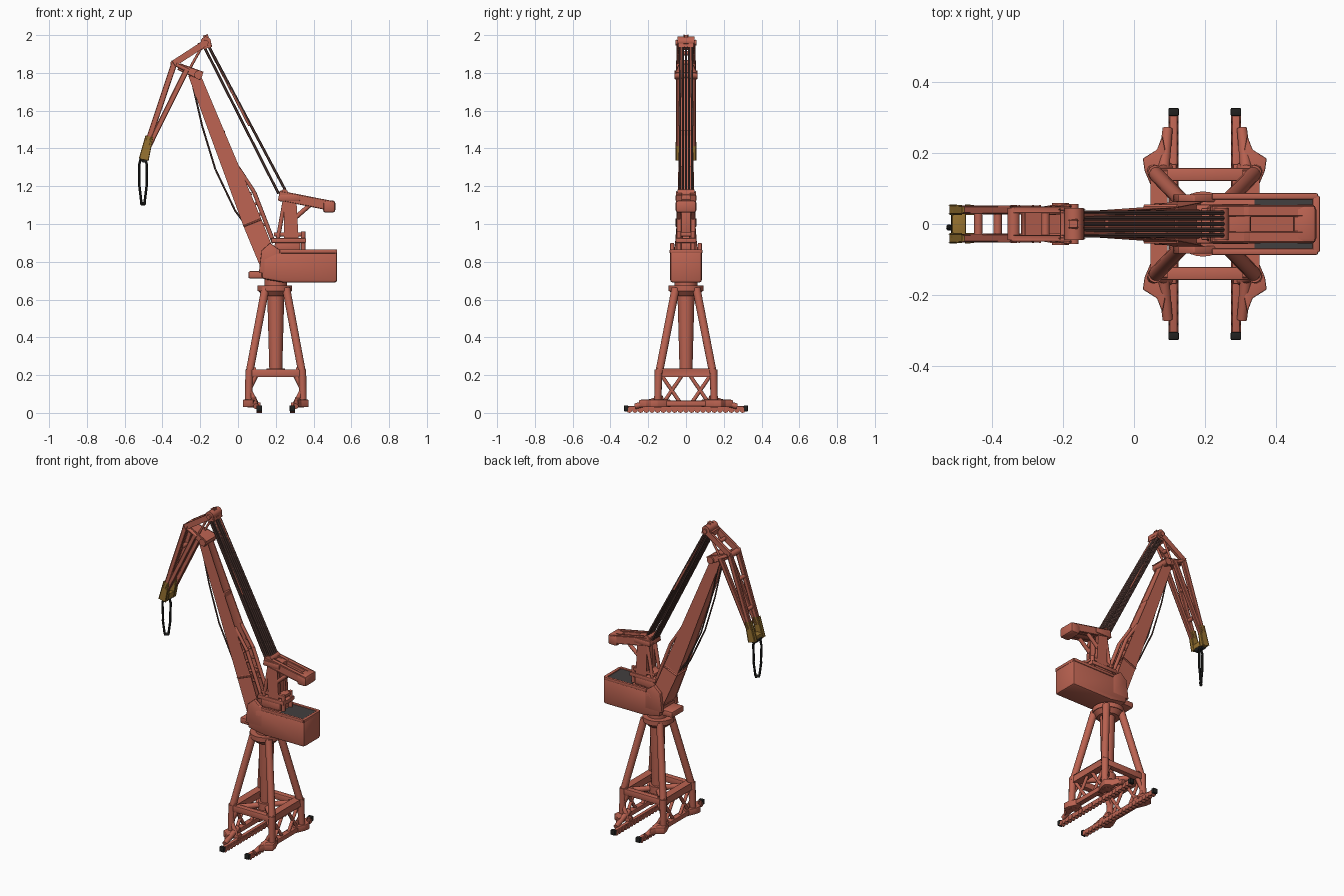
import bpy, bmesh, math
from mathutils import Vector, Matrix


def material(name, rgb):
    m = bpy.data.materials.new(name)
    m.diffuse_color = (*rgb, 1)
    return m


RED = material("rust red paint", (0.50, 0.125, 0.083))
ROPE = material("dark brown rope", (0.10, 0.05, 0.042))
ROOF = material("dark grey roof", (0.055, 0.05, 0.05))
BLACK = material("black steel", (0.015, 0.015, 0.014))
YELLOW = material("dull yellow paint", (0.31, 0.17, 0.03))


def finish(name, bm, mat, bevel=0.0):
    if bevel:
        bmesh.ops.bevel(bm, geom=bm.edges[:], offset=bevel, segments=2,
                        affect='EDGES', profile=0.5, clamp_overlap=True)
    bmesh.ops.recalc_face_normals(bm, faces=bm.faces[:])
    me = bpy.data.meshes.new(name)
    bm.to_mesh(me)
    bm.free()
    me.materials.append(mat)
    ob = bpy.data.objects.new(name, me)
    bpy.context.collection.objects.link(ob)
    return ob


def box(name, x, y, z, mat=RED, bevel=0.004):
    """Box from three (min, max) ranges."""
    bm = bmesh.new()
    bmesh.ops.create_cube(bm, size=1)
    for v in bm.verts:
        v.co = [(r[0] + r[1]) / 2 + c * (r[1] - r[0]) for r, c in zip((x, y, z), v.co)]
    return finish(name, bm, mat, bevel)


def prism(name, pts, lo, hi, axis='y', mat=RED, bevel=0.004):
    """Outline extruded along y (points are x,z) or along z (points are x,y)."""
    bm = bmesh.new()
    put = (lambda a, b, d: (a, d, b)) if axis == 'y' else (lambda a, b, d: (a, b, d))
    f = bm.faces.new([bm.verts.new(put(a, b, lo)) for a, b in pts])
    new = bmesh.ops.extrude_face_region(bm, geom=[f])['geom']
    step = Vector((0, hi - lo, 0) if axis == 'y' else (0, 0, hi - lo))
    bmesh.ops.translate(bm, vec=step, verts=[g for g in new if isinstance(g, bmesh.types.BMVert)])
    return finish(name, bm, mat, bevel)


def tube(name, p, q, r0, r1=None, mat=RED, sides=10):
    """Tapered round bar between two points."""
    p, q = Vector(p), Vector(q)
    bm = bmesh.new()
    rot = (q - p).to_track_quat('Z', 'Y').to_matrix().to_4x4()
    bmesh.ops.create_cone(bm, cap_ends=True, segments=sides, radius1=r0,
                          radius2=r0 if r1 is None else r1, depth=(q - p).length,
                          matrix=Matrix.Translation((p + q) / 2) @ rot)
    return finish(name, bm, mat)


def beam(name, p, q, s0, s1=None, mat=RED, bevel=0.004):
    """Tapered box bar in the xz plane; sizes are (width along y, depth)."""
    p, q, s1 = Vector(p), Vector(q), s1 or s0
    d = (q - p).normalized()
    side = Vector((0, 1, 0))
    up = d.cross(side).normalized()
    bm = bmesh.new()
    bmesh.ops.create_cube(bm, size=1)
    for v in bm.verts:
        end, s = (q, s1) if v.co.z > 0 else (p, s0)
        v.co = end + side * v.co.y * s[0] + up * v.co.x * s[1]
    return finish(name, bm, mat, bevel)


CX = 0.2  # slewing axis

# Undercarriage, mirrored in x (a) and y (s)
for a in (-1, 1):
    X = lambda d: CX + a * d
    bx = X(0.088)
    box("bogie_rail", (bx - 0.011, bx + 0.011), (-0.31, 0.31), (0.016, 0.036))
    for i in range(21):
        y = -0.3 + i * 0.03
        tube("wheel", (bx - 0.014, y, 0.015), (bx + 0.014, y, 0.015), 0.015, sides=12)
    box("sill_beam", sorted((X(0.115), X(0.15))), (-0.17, 0.17), (0.035, 0.065))
    beam("cross_beam_side", (X(0.13), 0, 0.19), (X(0.13), 0, 0.235), (0.3, 0.04))
    for s in (-1, 1):
        box("rail_buffer", (bx - 0.015, bx + 0.015), sorted((s * 0.305, s * 0.328)),
            (0.008, 0.04), BLACK)
        flare = [(0.12, 0.25), (0.135, 0.21), (0.175, 0.185), (0.17, 0.15),
                 (0.14, 0.08), (0.11, 0.1), (0.11, 0.2)]
        prism("equalizer_foot", [(X(u), s * v) for u, v in flare], 0.03, 0.07, 'z')
        tube("equalizer_slope", (X(0.105), s * 0.27, 0.035), (X(0.12), s * 0.12, 0.075), 0.015, 0.018)
        box("foot_bracket", sorted((X(0.08), X(0.15))), sorted((s * 0.13, s * 0.17)), (0.028, 0.055))
        # Lower leg, knee and main leg
        tube("lower_leg", (X(0.145), s * 0.15, 0.05), (X(0.14), s * 0.145, 0.23), 0.019, 0.021)
        tube("knee_brace", (X(0.14), s * 0.145, 0.13), (X(0.105), s * 0.14, 0.2), 0.014)
        tube("foot_brace", (X(0.14), s * 0.148, 0.12), (X(0.1), s * 0.16, 0.045), 0.013)
        tube("main_leg", (X(0.14), s * 0.143, 0.21), (X(0.055), s * 0.055, 0.66), 0.021, 0.022, sides=12)
        tube("corner_brace", (X(0.135), s * 0.14, 0.21), (X(0.03), s * 0.03, 0.21), 0.017)
        tube("side_brace_outer", (X(0.132), s * 0.13, 0.2), (X(0.132), s * 0.035, 0.06), 0.01)
        tube("side_brace_inner", (X(0.132), s * 0.02, 0.2), (X(0.132), s * 0.115, 0.06), 0.01)
for s in (-1, 1):
    box("cross_beam_front", (0.06, 0.34), (s * 0.14 - 0.018, s * 0.14 + 0.018), (0.19, 0.23))

# Central column and slewing ring
tube("column", (CX, 0, 0.22), (CX, 0, 0.66), 0.034, 0.046, sides=24)
tube("column_foot", (CX, 0, 0.19), (CX, 0, 0.235), 0.05, sides=24)
tube("ring_underside", (CX - 0.005, 0, 0.62), (CX - 0.005, 0, 0.645), 0.065, 0.088, sides=32)
tube("slewing_ring", (CX - 0.005, 0, 0.645), (CX - 0.005, 0, 0.675), 0.092, sides=32)
tube("slewing_neck", (CX, 0, 0.67), (CX, 0, 0.71), 0.06, sides=32)

# Machine house with rim, dark roof and front platform
prism("machine_house", [(0.125, 0.82), (0.2, 0.855), (0.525, 0.855), (0.525, 0.69),
                        (0.24, 0.69), (0.125, 0.71)], -0.084, 0.084, bevel=0.014)
box("front_platform", (0.055, 0.2), (-0.06, 0.06), (0.712, 0.75), bevel=0.008)
for s in (-1, 1):
    box("roof_rim_side", (0.22, 0.52), (s * 0.078 - 0.009, s * 0.078 + 0.009), (0.845, 0.865))
    prism("boom_foot_bracket", [(0.11, 0.74), (0.125, 0.86), (0.17, 0.9), (0.23, 0.855), (0.23, 0.74)],
          s * 0.073 - 0.011, s * 0.073 + 0.011)
box("roof_rim_back", (0.505, 0.525), (-0.08, 0.08), (0.845, 0.865))
box("roof_panel", (0.34, 0.507), (-0.07, 0.07), (0.852, 0.859), ROOF, 0)

# Main boom, tapering towards its head
beam("boom_lower", (0.165, 0, 0.79), (0.075, 0, 1.01), (0.13, 0.085), (0.095, 0.088), bevel=0.007)
beam("boom_upper", (0.077, 0, 1.005), (-0.232, 0, 1.79), (0.095, 0.088), (0.055, 0.048), bevel=0.007)
beam("boom_head", (-0.31, 0, 1.832), (-0.195, 0, 1.785), (0.07, 0.03), (0.11, 0.04))
tube("boom_head_pin", (-0.21, -0.06, 1.79), (-0.21, 0.06, 1.79), 0.022, sides=16)
box("boom_lug", (-0.1, -0.07), (-0.03, 0.03), (1.455, 1.495))

# Luffing rack along the back of the boom
for s in (-1, 1):
    y = s * 0.03
    tube("rack_rail", (0.0, y, 1.3), (0.085, y, 1.17), 0.01)
    tube("rack_rail_lower", (0.085, y, 1.17), (0.19, y, 0.9), 0.011)
    for k in range(6):
        t = k / 5
        x, z = 0.02 + 0.13 * t, 1.27 - 0.27 * t
        tube("rack_strut", (x, y, z), (x - 0.055, y, z - 0.015), 0.008)

# Thin ropes under the boom
for y in (-0.02, 0.02):
    path = [(-0.25, 1.78), (-0.19, 1.52), (-0.12, 1.29), (-0.015, 1.07), (0.06, 0.97)]
    for (x0, z0), (x1, z1) in zip(path, path[1:]):
        tube("under_boom_rope", (x0, y, z0), (x1, y, z1), 0.005, mat=ROPE, sides=6)

# Tower frame on the house
box("tower_base", (0.175, 0.36), (-0.055, 0.055), (0.9, 0.925))
box("tower_deck", (0.19, 0.35), (-0.045, 0.045), (0.935, 0.955))
box("winch_block", (0.2, 0.33), (-0.05, 0.05), (0.85, 0.91), bevel=0.01)
for s in (-1, 1):
    y = s * 0.037
    beam("tower_post", (0.285, y, 0.86), (0.275, y, 1.13), (0.024, 0.07), (0.024, 0.06))
    tube("tower_front_strut", (0.2, y, 0.86), (0.25, y, 1.14), 0.011)
    tube("tower_back_strut", (0.345, y, 0.86), (0.345, y, 0.96), 0.012)
    beam("counterweight_arm", (0.22, y, 1.15), (0.5, y, 1.095), (0.026, 0.045), (0.026, 0.045))
    tube("arm_brace", (0.3, y, 1.03), (0.38, y, 1.1), 0.012)
box("tower_core", (0.255, 0.305), (-0.03, 0.03), (0.95, 1.1))
box("tower_head", (0.215, 0.33), (-0.056, 0.056), (1.12, 1.155), bevel=0.008)
tube("tower_sheave", (0.245, -0.045, 1.16), (0.245, 0.045, 1.16), 0.023, sides=16)
beam("arm_plate", (0.3, 0, 1.125), (0.48, 0, 1.09), (0.06, 0.02))
box("counterweight", (0.45, 0.515), (-0.055, 0.055), (1.06, 1.125), bevel=0.014)

# Stay ropes from the tower head to the apex
for i in range(5):
    y = -0.032 + i * 0.016
    tube("stay_rope_lower", (-0.18, y, 1.94), (0.215, y, 1.16), 0.007, mat=ROPE, sides=6)
    tube("stay_rope_upper", (-0.16, y, 1.95), (0.25, y, 1.18), 0.007, mat=ROPE, sides=6)
for s in (-1, 1):
    tube("stay_bar", (-0.165, s * 0.025, 1.96), (0.06, s * 0.035, 1.52), 0.008, 0.006)

# Apex and fly jib
tube("apex_sheave", (-0.17, -0.045, 1.965), (-0.17, 0.045, 1.965), 0.027, sides=16)
tube("apex_pin", (-0.17, -0.056, 1.96), (-0.17, 0.056, 1.96), 0.014)
beam("apex_block", (-0.205, 0, 1.94), (-0.145, 0, 1.955), (0.08, 0.03))
beam("apex_fin", (-0.155, 0, 1.95), (-0.172, 0, 1.997), (0.02, 0.018))
for s in (-1, 1):
    y = s * 0.04
    beam("jib_tail", (-0.34, y, 1.85), (-0.17, y, 1.96), (0.018, 0.026))
    beam("jib_outer_rail", (-0.335, y, 1.858), (-0.482, y, 1.42), (0.018, 0.024), (0.016, 0.022))
    beam("jib_inner_rail", (-0.275, y, 1.81), (-0.468, y, 1.42), (0.018, 0.022), (0.016, 0.02))
    tube("jib_head_strut", (-0.34, y, 1.85), (-0.26, y, 1.81), 0.01)
    tube("apex_strut", (-0.26, s * 0.03, 1.815), (-0.19, s * 0.035, 1.94), 0.007)
    beam("jib_tip_cheek", (-0.47, y, 1.46), (-0.498, y, 1.345), (0.02, 0.035), (0.022, 0.045), YELLOW)
for x, z, r in ((-0.34, 1.85, 0.018), (-0.385, 1.7, 0.012), (-0.25, 1.905, 0.012), (-0.44, 1.52, 0.012)):
    tube("jib_cross_tube", (x, -0.045, z), (x, 0.045, z), r)
box("jib_tip", (-0.515, -0.475), (-0.045, 0.045), (1.34, 1.375), YELLOW, 0.006)
tube("tip_sheave", (-0.497, -0.03, 1.345), (-0.497, 0.03, 1.345), 0.02, mat=BLACK, sides=16)

# Hanging hook loop
for s in (-1, 1):
    path = [(s * 0.012, 1.345), (s * 0.021, 1.31), (s * 0.019, 1.2), (s * 0.008, 1.11)]
    for (d0, z0), (d1, z1) in zip(path, path[1:]):
        tube("hook_rope", (-0.503 + d0, s * 0.012, z0), (-0.503 + d1, s * 0.008, z1), 0.007, mat=BLACK, sides=8)
tube("hook_link", (-0.513, -0.01, 1.108), (-0.493, 0.01, 1.108), 0.009, mat=BLACK)

# Smooth shading on round parts, sharp edges kept
bpy.ops.object.select_all(action='SELECT')
bpy.context.view_layer.objects.active = bpy.context.selected_objects[0]
bpy.ops.object.shade_smooth_by_angle(angle=math.radians(40))
